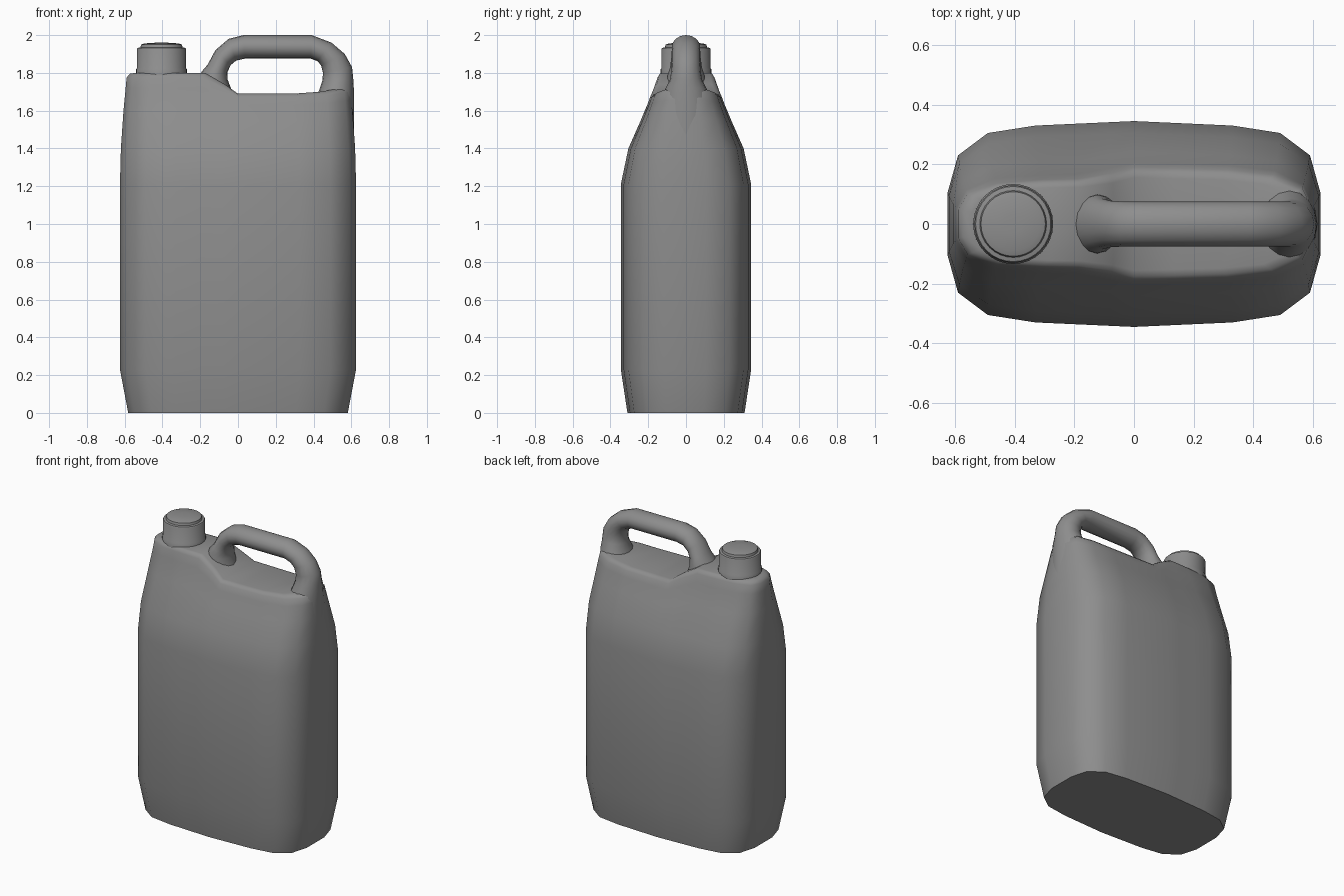
import bpy
import bmesh
from math import cos, sin, pi, radians

cube = bpy.data.objects.get("Cube")
if cube:
    bpy.data.objects.remove(cube, do_unlink=True)

GREY = (0.27, 0.27, 0.27, 1)
plastic = bpy.data.materials.new("grey plastic")
plastic.use_nodes = True
plastic.diffuse_color = GREY
plastic.node_tree.nodes["Principled BSDF"].inputs["Base Color"].default_value = GREY


def lerp(table, v):
    """Piecewise linear lookup in a list of (position, value)."""
    if v <= table[0][0]:
        return table[0][1]
    for (a, fa), (b, fb) in zip(table, table[1:]):
        if v <= b:
            return fa + (fb - fa) * (v - a) / (b - a)
    return table[-1][1]


def loft(name, rings, angle, strip_top=False):
    """Skin closed rings, closing both ends."""
    bm = bmesh.new()
    loops = [[bm.verts.new(p) for p in ring] for ring in rings]
    n = len(loops[0])
    for low, high in zip(loops, loops[1:]):
        for i in range(n):
            j = (i + 1) % n
            bm.faces.new((low[i], low[j], high[j], high[i]))
    bm.faces.new(loops[0])
    top = loops[-1]
    if strip_top:
        for i in range(n // 2 - 1):
            bm.faces.new((top[i], top[i + 1], top[n - 2 - i], top[n - 1 - i]))
    else:
        bm.faces.new(top)
    bmesh.ops.recalc_face_normals(bm, faces=bm.faces)
    mesh = bpy.data.meshes.new(name)
    bm.to_mesh(mesh)
    bm.free()
    mesh.materials.append(plastic)
    obj = bpy.data.objects.new(name, mesh)
    bpy.context.collection.objects.link(obj)
    bpy.ops.object.select_all(action='DESELECT')
    bpy.context.view_layer.objects.active = obj
    obj.select_set(True)
    bpy.ops.object.shade_smooth_by_angle(angle=radians(angle))
    return obj


# Body: rounded plan, tapered shoulders, top edge dipping under the grip
outline = [(0, 0.345), (0.33, 0.33), (0.49, 0.305), (0.59, 0.23), (0.625, 0.105)]
stations = [0.625, 0.59, 0.49, 0.33, 0.15, 0, -0.08, -0.2, -0.33, -0.49, -0.59, -0.625]
half = [(x, lerp(outline, abs(x))) for x in stations]
plan = half + [(x, -y) for x, y in reversed(half)]
top_edge = [(-0.2, 1.8), (-0.08, 1.74), (0, 1.69), (0.35, 1.69), (0.49, 1.7), (0.625, 1.72)]
depth = [(0, 0.31), (0.23, 0.345), (1.21, 0.345), (1.4, 0.305), (1.6, 0.217),
         (1.75, 0.16), (1.8, 0.15)]
width = [(0, 0.93), (0.23, 1), (1.21, 1), (1.4, 0.992), (1.6, 0.97),
         (1.75, 0.947), (1.8, 0.94)]


def body_ring(level, inset=1.0):
    ring = []
    for x, y in plan:
        z = level
        if level > 1.4:
            z = 1.4 + (level - 1.4) * (lerp(top_edge, x) - 1.4) / 0.4
        ring.append((x * lerp(width, z) * (1 + inset) / 2,
                     y * lerp(depth, z) / 0.345 * inset, z))
    return ring


rings = [body_ring(z) for z in (0, 0.23, 1.21, 1.4, 1.6, 1.72, 1.775)]
rings += [body_ring(1.795, 0.95), body_ring(1.8, 0.85)]
loft("body", rings, 48, strip_top=True)

# Handle: oval sections spanning outer and inner edges, with half thickness
sections = [
    ((0.615, 1.45), (0.46, 1.5), 0.13), ((0.615, 1.62), (0.41, 1.66), 0.13),
    ((0.613, 1.72), (0.43, 1.71), 0.11), ((0.61, 1.77), (0.447, 1.76), 0.085),
    ((0.604, 1.83), (0.45, 1.8), 0.077), ((0.565, 1.9), (0.44, 1.84), 0.075),
    ((0.495, 1.96), (0.42, 1.863), 0.075), ((0.39, 2), (0.385, 1.875), 0.075),
    ((0.03, 2), (0.035, 1.875), 0.075), ((-0.05, 1.98), (-0.01, 1.865), 0.075),
    ((-0.12, 1.92), (-0.04, 1.84), 0.078), ((-0.16, 1.845), (-0.055, 1.805), 0.085),
    ((-0.19, 1.81), (-0.055, 1.765), 0.098), ((-0.22, 1.75), (-0.03, 1.7), 0.1),
]
SIDES = 16
tube = []
for (ox, oz), (ix, iz), thick in sections:
    ring = []
    for k in range(SIDES):
        c, s = cos(2 * pi * k / SIDES), sin(2 * pi * k / SIDES)
        ring.append(((ox + ix) / 2 + (ox - ix) / 2 * c, thick * s,
                     (oz + iz) / 2 + (oz - iz) / 2 * c))
    tube.append(ring)
loft("handle", tube, 60)

# Screw cap: turned profile with a lower collar and a stepped, domed top
profile = [(0.134, 1.77), (0.134, 1.82), (0.13, 1.825), (0.13, 1.925),
           (0.126, 1.932), (0.112, 1.935), (0.108, 1.95), (0.09, 1.956), (0.03, 1.96)]
turned = [[(-0.405 + r * cos(2 * pi * k / 32), r * sin(2 * pi * k / 32), z)
           for k in range(32)] for r, z in profile]
loft("screw_cap", turned, 40)
